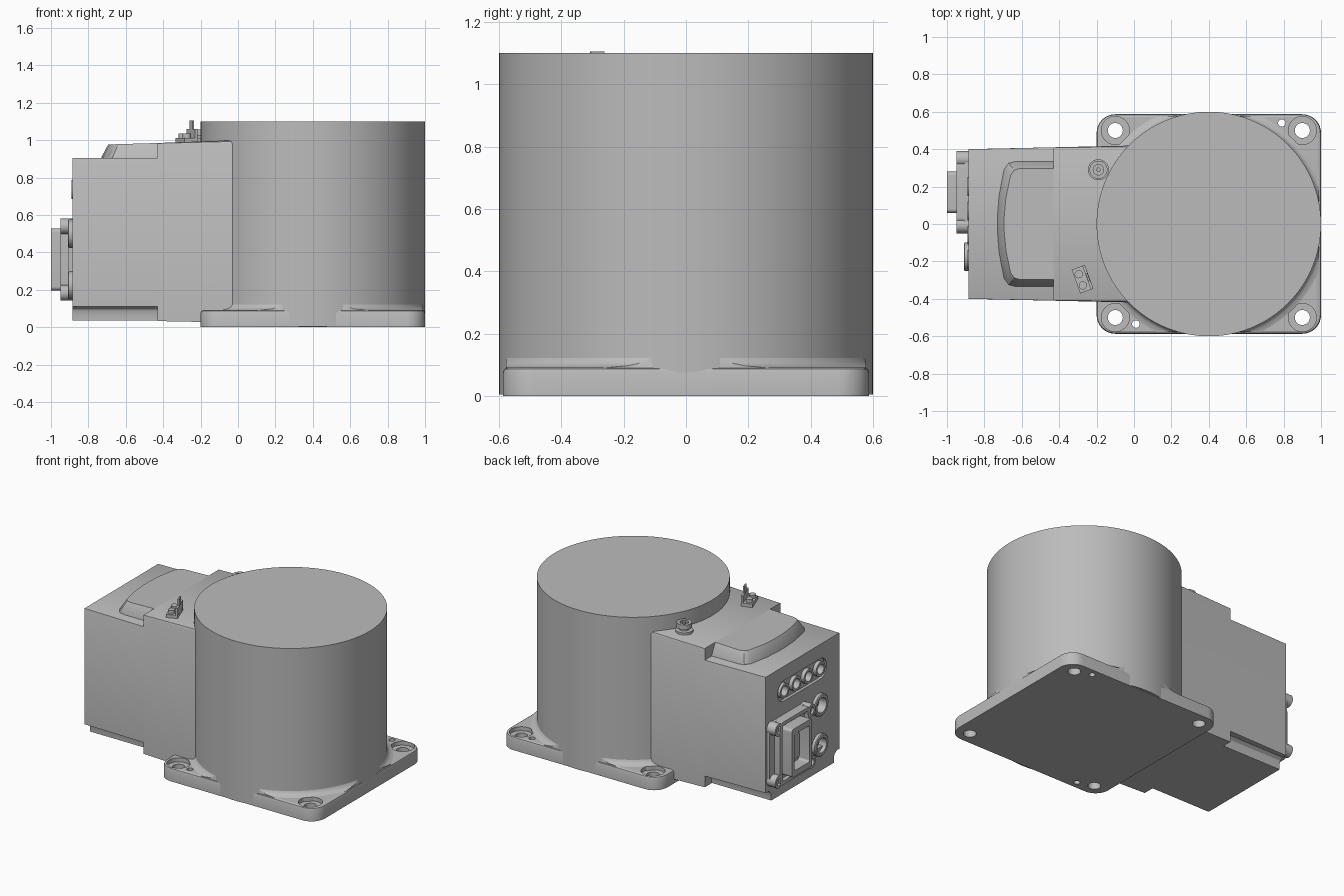
import bpy, bmesh, math
from mathutils import Matrix

cube = bpy.data.objects.get("Cube")
if cube:
    bpy.data.objects.remove(cube, do_unlink=True)

grey = bpy.data.materials.new("light grey metal")
grey.use_nodes = True
grey.diffuse_color = (0.5, 0.5, 0.5, 1)
grey.node_tree.nodes["Principled BSDF"].inputs["Base Color"].default_value = (0.5, 0.5, 0.5, 1)


def finish(name, bm):
    bmesh.ops.remove_doubles(bm, verts=bm.verts, dist=1e-5)
    bmesh.ops.recalc_face_normals(bm, faces=bm.faces)
    mesh = bpy.data.meshes.new(name)
    bm.to_mesh(mesh)
    bm.free()
    mesh.materials.append(grey)
    obj = bpy.data.objects.new(name, mesh)
    bpy.context.collection.objects.link(obj)
    return obj


def loft(name, rings):
    """Skin a list of matching point rings and cap both ends."""
    bm = bmesh.new()
    rows = [[bm.verts.new(p) for p in ring] for ring in rings]
    n = len(rows[0])
    for a, b in zip(rows, rows[1:]):
        for i in range(n):
            j = (i + 1) % n
            bm.faces.new((a[i], a[j], b[j], b[i]))
    bm.faces.new(rows[0])
    bm.faces.new(rows[-1])
    return finish(name, bm)


def lathe(name, profile, loc, facing_x=False, steps=40):
    """Spin (radius, height) points round an axis; facing_x points it to -x."""
    bm = bmesh.new()
    vs = [bm.verts.new((r, 0, h)) for r, h in profile]
    es = [bm.edges.new(p) for p in zip(vs, vs[1:] + vs[:1])]
    bmesh.ops.spin(bm, geom=vs + es, cent=(0, 0, 0), axis=(0, 0, 1),
                   angle=2 * math.pi, steps=steps)
    bmesh.ops.remove_doubles(bm, verts=bm.verts, dist=1e-5)
    turn = Matrix.Rotation(-math.pi / 2, 4, 'Y') if facing_x else Matrix()
    bmesh.ops.transform(bm, matrix=Matrix.Translation(loc) @ turn, verts=bm.verts)
    return finish(name, bm)


def rod(name, r, h, loc, facing_x=False, steps=40):
    return lathe(name, [(0, 0), (r, 0), (r, h), (0, h)], loc, facing_x, steps)


def rounded(cu, cv, hu, hv, r, seg=8):
    """Outline of a rounded rectangle."""
    pts = []
    for k, (su, sv) in enumerate(((1, 1), (-1, 1), (-1, -1), (1, -1))):
        for i in range(seg + 1):
            a = math.pi / 2 * (k + i / seg)
            pts.append((cu + su * (hu - r) + r * math.cos(a),
                        cv + sv * (hv - r) + r * math.sin(a)))
    return pts


def slab_x(name, x0, x1, y, z, hy, hz, r):
    """Rounded slab lying on the connector wall."""
    pts = rounded(y, z, hy, hz, r)
    return loft(name, [[(x, u, v) for u, v in pts] for x in (x0, x1)])


def box(name, size, loc, turn=0):
    bm = bmesh.new()
    m = Matrix.Translation(loc) @ Matrix.Rotation(turn, 4, 'Z') @ Matrix.Diagonal((*size, 1))
    bmesh.ops.create_cube(bm, size=1, matrix=m)
    return finish(name, bm)


def boolean(obj, cutter, op='DIFFERENCE'):
    mod = obj.modifiers.new("cut", 'BOOLEAN')
    mod.operation, mod.object, mod.solver = op, cutter, 'EXACT'
    bpy.context.view_layer.objects.active = obj
    bpy.ops.object.modifier_apply(modifier=mod.name)
    bpy.data.objects.remove(cutter, do_unlink=True)


def mirrored(half):
    return half + [(u, -v) for u, v in reversed(half)]


# Motor drum
rod("drum", 0.6, 1.095, (0.4, 0, 0.005), steps=128)

# Mounting plate with rounded rim, bolt holes and dowel holes
rim = ((0, 0), (0.075, 0), (0.087, 0.004), (0.092, 0.014))
plate = loft("mounting_plate", [[(x, y, z) for x, y in rounded(0.4, 0, 0.6 - i, 0.587 - i, 0.1 - i)]
                                for z, i in rim])
for x in (-0.1, 0.9):
    for y in (-0.5, 0.5):
        boolean(plate, lathe("bolt_cutter", [(0, -0.1), (0.04, -0.1), (0.04, 0.065), (0.075, 0.065),
                                             (0.075, 0.2), (0, 0.2)], (x, y, 0)))
for x, y in ((0.79, 0.54), (0.01, -0.535)):
    boolean(plate, rod("dowel_cutter", 0.02, 0.4, (x, y, -0.1), steps=24))

# Fillet where the drum meets the plate, trimmed to the plate outline
fillet = lathe("drum_fillet", [(0, 0.05), (0.64, 0.05), (0.64, 0.092), (0.618, 0.098),
                               (0.606, 0.108), (0.6, 0.122), (0, 0.122)], (0.4, 0, 0), steps=128)
boolean(fillet, box("trim", (1.18, 1.155, 1), (0.4, 0, 0.1)), 'INTERSECT')


# Connector housing: slightly flared rear block, neck, keel and top hump
def flare(x):
    return 0.4 + 0.022 * (x + 0.89)


def housing_ring(x, z0, z1, c):
    w = flare(x)
    half = [(z0, w), (z1 - c, w), (z1 - c * 0.3, w - c * 0.3), (z1, w - c)]
    return [(x, y, z) for z, y in mirrored(half)]


rear = loft("housing_rear", [housing_ring(-0.885, 0.11, 0.905, 0.002),
                             housing_ring(-0.42, 0.11, 0.905, 0.002)])
loft("housing_neck", [housing_ring(-0.43, 0.033, 0.985, 0.006),
                      housing_ring(-0.08, 0.026, 0.998, 0.02),
                      housing_ring(0.1, 0.026, 1.0, 0.02)])
keel = mirrored([(0.037, 0.34), (0.075, 0.34), (0.095, 0.348), (0.112, 0.372), (0.2, 0.372)])
loft("housing_keel", [[(x, y, z) for z, y in keel] for x in (-0.885, -0.42)])

hump_low = mirrored([(-0.4, 0.335), (-0.63, 0.335), (-0.67, 0.325), (-0.695, 0.29), (-0.722, 0.15), (-0.73, 0.04)])
hump_top = mirrored([(-0.4, 0.297), (-0.61, 0.297), (-0.64, 0.288), (-0.66, 0.26), (-0.685, 0.14), (-0.694, 0.04)])
loft("housing_hump", [[(x, y, 0.89) for x, y in hump_low], [(x, y, 0.91) for x, y in hump_low],
                      [(x, y, 0.985 + 0.03 * (x + 0.43)) for x, y in hump_top]])

# Row of four ports in a rounded recess
boolean(rear, slab_x("slot_cutter", -0.95, -0.865, 0.005, 0.737, 0.265, 0.07, 0.069))
for y in (0.2, 0.07, -0.06, -0.19):
    boolean(rear, rod("port_cutter", 0.036, 0.2, (-0.82, y, 0.737), True, 24))
    lathe("port_ring", [(0.034, 0), (0.05, 0), (0.05, 0.05), (0.034, 0.05)], (-0.84, y, 0.737), True, 32)
    rod("port_pin", 0.015, 0.04, (-0.815, y, 0.737), True, 16)

# Two round sockets
for z in (0.5, 0.225):
    boolean(rear, rod("socket_cutter", 0.052, 0.2, (-0.82, -0.175, z), True))
    lathe("round_socket", [(0.05, 0), (0.075, 0), (0.075, 0.045), (0.068, 0.05), (0.05, 0.05)],
          (-0.86, -0.175, z), True)
    rod("round_socket_core", 0.03, 0.05, (-0.815, -0.175, z), True, 24)

# Rectangular connector: flange with corner lugs, hollow shroud and core
CY, CZ = 0.17, 0.362
slab_x("connector_flange", -0.88, -0.905, CY, CZ, 0.215, 0.215, 0.045)
body = slab_x("connector_body", -0.88, -0.95, CY, CZ, 0.165, 0.215, 0.03)
boolean(body, slab_x("body_cutter", -0.92, -1.1, CY, CZ, 0.14, 0.19, 0.02))
shroud = slab_x("connector_shroud", -0.89, -1.0, CY, CZ, 0.11, 0.165, 0.02)
boolean(shroud, slab_x("shroud_cutter", -0.91, -1.1, CY, CZ, 0.08, 0.125, 0.015))
slab_x("connector_core", -0.9, -0.955, CY, CZ, 0.04, 0.08, 0.01)
for sy in (-1, 1):
    for sz in (-1, 1):
        lathe("connector_lug", [(0, 0), (0.042, 0), (0.042, 0.07), (0.024, 0.07), (0.024, 0.055), (0, 0.055)],
              (-0.88, CY + sy * 0.178, CZ + sz * 0.178), True, 24)

# Ground screw on a round pad
rod("screw_pad", 0.056, 0.04, (-0.19, 0.29, 0.968))
lathe("ground_screw", [(0, 0), (0.03, 0), (0.03, 0.025), (0.048, 0.025), (0.048, 0.057), (0.028, 0.057),
                       (0.028, 0.045), (0.012, 0.045), (0.012, 0.057), (0, 0.057)], (-0.19, 0.29, 1.0))

# Twin terminal with upright tabs
ANGLE = math.radians(20)


def terminal(name, size, u, v, z):
    x = -0.275 + u * math.cos(ANGLE) - v * math.sin(ANGLE)
    y = -0.295 + u * math.sin(ANGLE) + v * math.cos(ANGLE)
    return box(name, size, (x, y, z), ANGLE) if size else (x, y, z)


terminal("terminal_base", (0.075, 0.135, 0.035), 0, 0, 0.995)
terminal("terminal_wall", (0.014, 0.135, 0.06), 0.03, 0, 1.03)
terminal("terminal_tab", (0.01, 0.045, 0.055), 0.03, 0, 1.078)
for v in (-0.032, 0.032):
    rod("terminal_screw", 0.022, 0.025, terminal("", None, -0.01, v, 1.01), steps=20)

# Smooth round surfaces, keep hard edges
bpy.ops.object.select_all(action='DESELECT')
for obj in bpy.context.scene.objects:
    if obj.type == 'MESH' and grey.name in obj.data.materials:
        obj.select_set(True)
        bpy.context.view_layer.objects.active = obj
bpy.ops.object.shade_smooth_by_angle(angle=math.radians(32))
